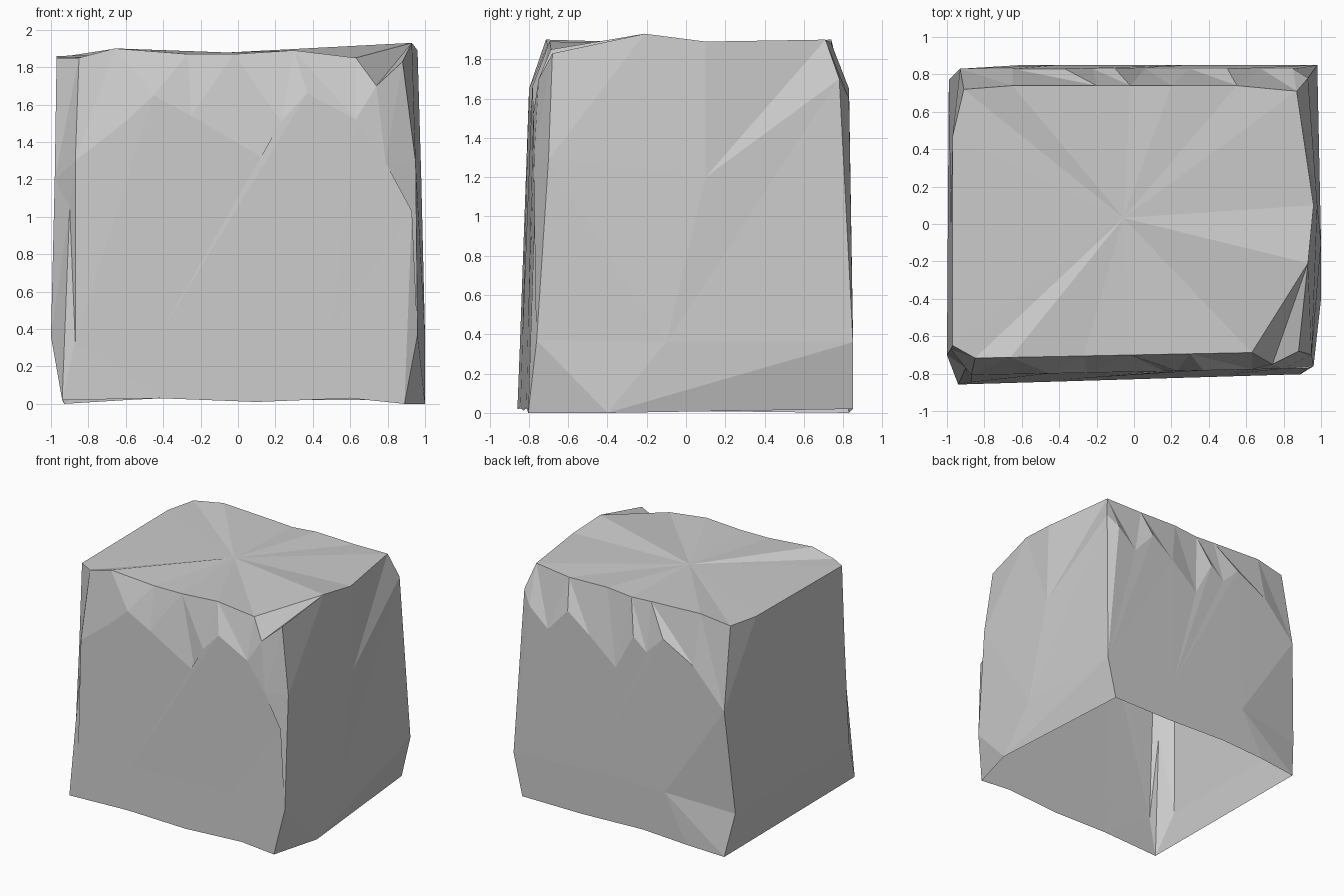
import bpy
import bmesh
from math import atan2

default_cube = bpy.data.objects.get("Cube")
if default_cube:
    bpy.data.objects.remove(default_cube, do_unlink=True)


def flat_material(name, colour):
    material = bpy.data.materials.new(name)
    material.use_nodes = True
    material.diffuse_color = colour
    shader = material.node_tree.nodes["Principled BSDF"]
    shader.inputs["Base Color"].default_value = colour
    shader.inputs["Roughness"].default_value = 0.9
    return material


def wall(depth, slant, profile):
    """Points along a front or back wall, given as (x, z) pairs."""
    return [(x, depth + slant * x, z) for x, z in profile]


def add_ring(bm, points):
    """Ring of vertices sorted counter-clockwise around the block."""
    ordered = sorted(points, key=lambda p: atan2(p[1], p[0]))
    return [bm.verts.new(p) for p in ordered]


def angle(ring, index):
    turns, place = divmod(index, len(ring))
    return atan2(ring[place].co.y, ring[place].co.x) + turns * 6.2832


def stitch(bm, lower, upper):
    """Join two rings of different counts with irregular triangles."""
    i = j = 0
    while i < len(lower) or j < len(upper):
        a = lower[i % len(lower)]
        b = upper[j % len(upper)]
        step_lower = j == len(upper) or (
            i < len(lower) and angle(lower, i + 1) <= angle(upper, j + 1))
        if step_lower:
            i += 1
            tip = lower[i % len(lower)]
        else:
            j += 1
            tip = upper[j % len(upper)]
        bm.faces.new((a, tip, b))


# Uneven open base
base = wall(-.83, .03, [(-.94, .02), (-.42, .03), (.1, .01), (.6, .03), (.89, 0)])
base += wall(.85, 0, [(.9, .02), (.35, .02), (-.2, .04), (-.6, .02)])
base += [(1, -.4, 0), (-.93, .83, 0)]

# Lower bulge with chipped corners
bulge = wall(-.82, .03, [(-.87, .33), (-.4, .4), (.5, .4)])
bulge += wall(.85, 0, [(.98, .36), (.3, .4), (-.4, .4)])
bulge += [(.93, -.77, 1.03), (.96, -.76, .37), (1, -.1, .36),
          (-.99, .77, .35), (-1, -.7, .36), (-.9, -.77, 1.05)]

# Jagged shoulder where the chips end
shoulder = wall(-.79, .02, [
    (-.87, 1.3), (-.6, 1.51), (-.45, 1.65), (-.25, 1.54), (.16, 1.3),
    (.23, 1.51), (.37, 1.66), (.63, 1.52), (.79, 1.29)])
shoulder += wall(.83, 0, [
    (.85, 1.6), (.68, 1.45), (.5, 1.65), (.3, 1.5), (.06, 1.3),
    (-.1, 1.6), (-.22, 1.5), (-.37, 1.65), (-.65, 1.5), (-.93, 1.2)])
shoulder += [(.95, -.7, 1.29), (.98, .1, 1.2), (.93, .78, 1.7),
             (-.98, -.67, 1.2), (-.98, 0, 1.1)]

# Wavy upper rim, dipping at the broken front corner
rim = wall(-.7, .02, [
    (-.85, 1.85), (-.66, 1.9), (-.27, 1.87), (-.02, 1.87), (.3, 1.89), (.63, 1.85)])
rim += wall(.74, 0, [
    (.55, 1.88), (.2, 1.89), (-.02, 1.87), (-.2, 1.88), (-.65, 1.9)])
chip = [(.74, -.75, 1.7), (.88, -.68, 1.83)]
rim += chip + [(.93, -.21, 1.93), (.96, .1, 1.89), (.87, .71, 1.9),
               (-.91, .72, 1.86), (-.97, .47, 1.86), (-.97, -.65, 1.85)]

# Stone block: four stitched rings
bm = bmesh.new()
rings = [add_ring(bm, points) for points in (base, bulge, shoulder, rim)]
for lower, upper in zip(rings, rings[1:]):
    stitch(bm, lower, upper)

# Broken corner facets, then the top fanned from its middle
edge = rings[-1]
start = min(range(len(edge)), key=lambda k: edge[k].co.z)
before, low, high, after = edge[start - 1:start + len(chip) + 1]
bm.faces.new((before, low, after))
bm.faces.new((low, high, after))
top = bm.faces.new([v for v in edge if v not in (low, high)])
bmesh.ops.poke(bm, faces=[top])
bmesh.ops.recalc_face_normals(bm, faces=bm.faces)

mesh = bpy.data.meshes.new("stone_block")
bm.to_mesh(mesh)
bm.free()
mesh.materials.append(flat_material("stone grey", (.6, .6, .6, 1)))
stone_block = bpy.data.objects.new("stone_block", mesh)
bpy.context.collection.objects.link(stone_block)
